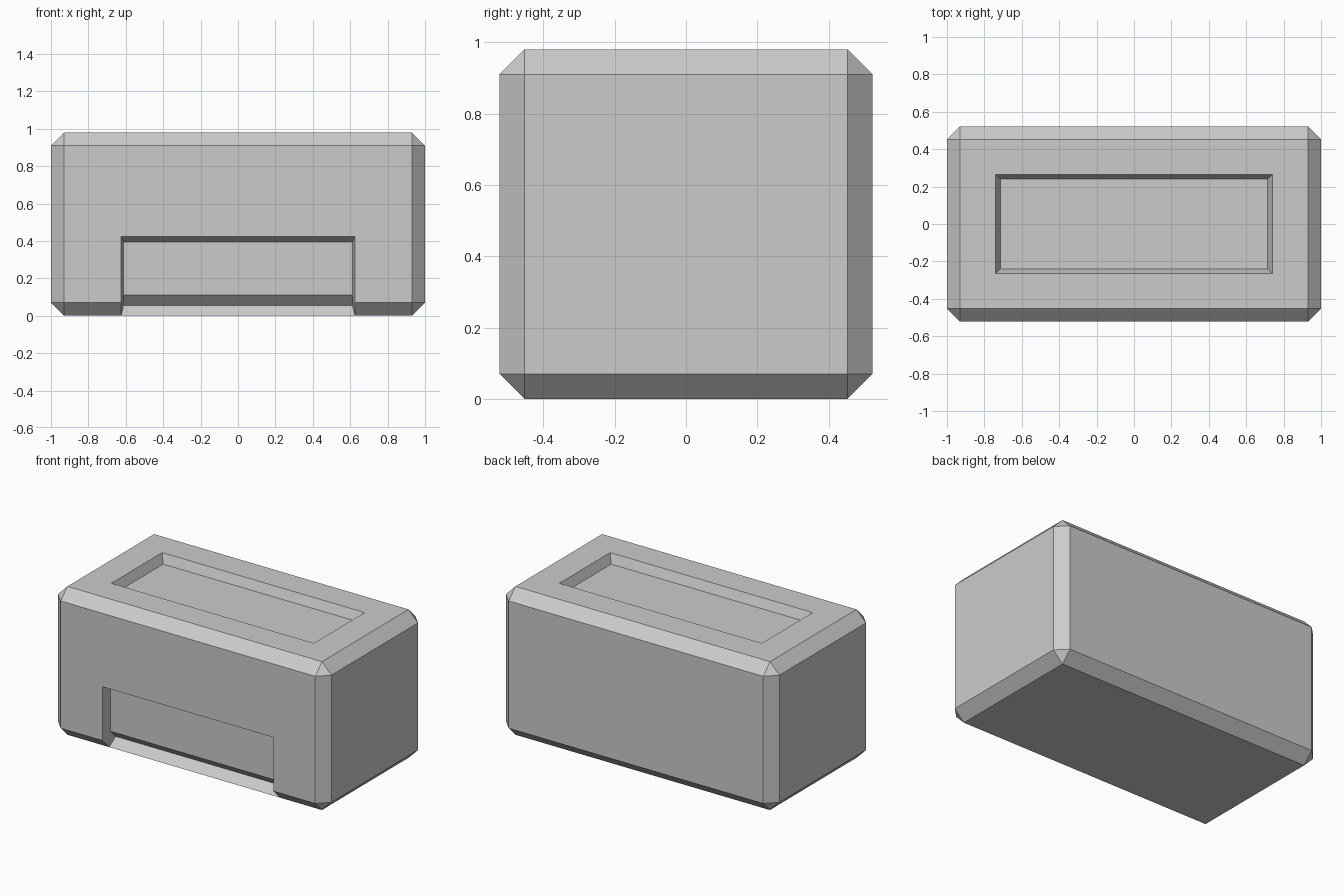
import bpy
import bmesh

default = bpy.data.objects.get("Cube")
if default:
    bpy.data.objects.remove(default, do_unlink=True)

HALF_DEPTH, HEIGHT, CHAMFER = 0.522, 0.98, 0.07

# One grey for the whole block
grey = bpy.data.materials.new("plain grey")
grey.use_nodes = True
colour = (0.6, 0.6, 0.6, 1)
grey.diffuse_color = colour
grey.node_tree.nodes["Principled BSDF"].inputs["Base Color"].default_value = colour


def add_object(name, bm):
    bmesh.ops.recalc_face_normals(bm, faces=bm.faces)
    mesh = bpy.data.meshes.new(name)
    bm.to_mesh(mesh)
    bm.free()
    mesh.materials.append(grey)
    obj = bpy.data.objects.new(name, mesh)
    bpy.context.collection.objects.link(obj)
    return obj


def recess_cutter(name, half_outer, half_inner, rows):
    """Tapered cutter; each row pairs a rim point with a floor point (y, z).
    The rim is pushed outwards so the cutter passes through the surface."""
    bm = bmesh.new()
    loops = []
    wide = 2 * half_outer - half_inner
    for rim, floor in rows:
        y, z = (2 * r - f for r, f in zip(rim, floor))
        corners = [(-wide, y, z), (wide, y, z),
                   (half_inner, *floor), (-half_inner, *floor)]
        loops.append([bm.verts.new(c) for c in corners])
    for a, b in zip(loops, loops[1:]):
        for i in range(4):
            j = (i + 1) % 4
            bm.faces.new((a[i], a[j], b[j], b[i]))
    bm.faces.new(loops[0])
    bm.faces.new(loops[-1])
    return add_object(name, bm)


# Chamfered block
bm = bmesh.new()
bmesh.ops.create_cube(bm, size=1)
bmesh.ops.scale(bm, vec=(2, 2 * HALF_DEPTH, HEIGHT), verts=bm.verts)
bmesh.ops.translate(bm, vec=(0, 0, HEIGHT / 2), verts=bm.verts)
bmesh.ops.bevel(bm, geom=bm.edges[:], offset=CHAMFER, segments=1,
                affect='EDGES', profile=0.5)
block = add_object("block", bm)

# Shallow tray in the top
top_cutter = recess_cutter("top_recess_cutter", 0.74, 0.715, [
    ((-0.265, HEIGHT), (-0.24, HEIGHT - 0.06)),
    ((0.265, HEIGHT), (0.24, HEIGHT - 0.06))])

# Front recess, following the wall down over the lower chamfer
front = -HALF_DEPTH
front_cutter = recess_cutter("front_recess_cutter", 0.625, 0.612, [
    ((front, 0.425), (front + 0.065, 0.395)),
    ((front, CHAMFER), (front + 0.065, 0.11)),
    ((front + CHAMFER, 0), (front + 0.12, 0.055))])

for cutter in (top_cutter, front_cutter):
    cutter.hide_render = True
    cut = block.modifiers.new(cutter.name, 'BOOLEAN')
    cut.operation = 'DIFFERENCE'
    cut.solver = 'EXACT'
    cut.object = cutter

# Bake the cuts and drop the cutters
bpy.context.view_layer.update()
graph = bpy.context.evaluated_depsgraph_get()
baked = bpy.data.meshes.new_from_object(block.evaluated_get(graph))
block.modifiers.clear()
block.data = baked
for cutter in (top_cutter, front_cutter):
    bpy.data.objects.remove(cutter, do_unlink=True)
